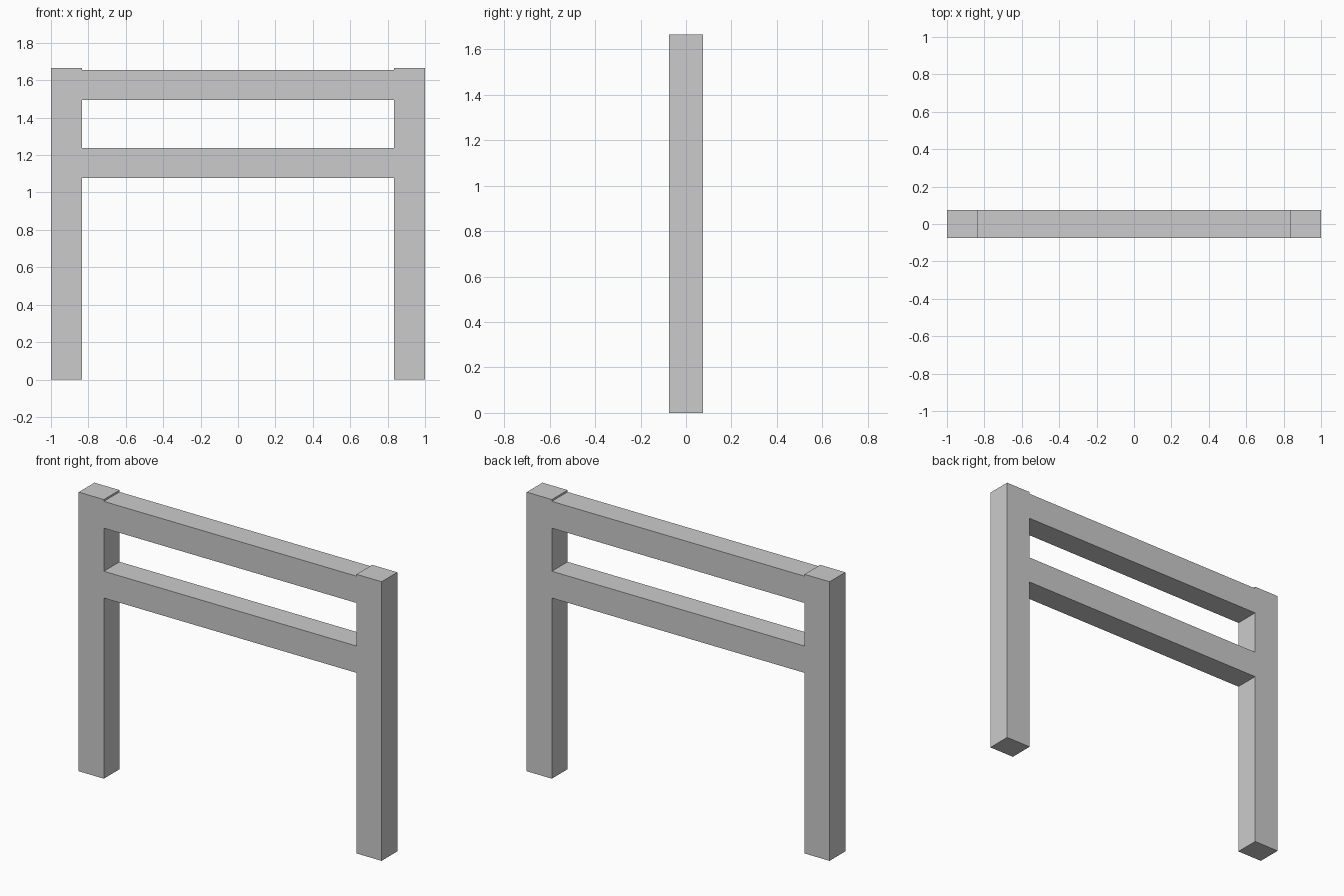
import bpy

if "Cube" in bpy.data.objects:
    bpy.data.objects.remove(bpy.data.objects["Cube"])

DEPTH = 0.148       # thickness shared by all timbers
POST_W = 0.166
POST_H = 1.666
RAIL_H = 0.16


def box(name, centre, size):
    bpy.ops.mesh.primitive_cube_add(size=1, location=centre)
    obj = bpy.context.object
    obj.name = name
    obj.scale = size
    bpy.ops.object.transform_apply(location=False, rotation=False, scale=True)
    return obj


# Upright posts at both ends
for side, sign in (("left", -1), ("right", 1)):
    box(f"{side}_post", (sign * (1 - POST_W / 2), 0, POST_H / 2),
        (POST_W, DEPTH, POST_H))

# Horizontal rails between the posts
for level, bottom in (("lower", 1.078), ("upper", 1.495)):
    box(f"{level}_rail", (0, 0, bottom + RAIL_H / 2),
        (2 - 2 * POST_W, DEPTH, RAIL_H))
